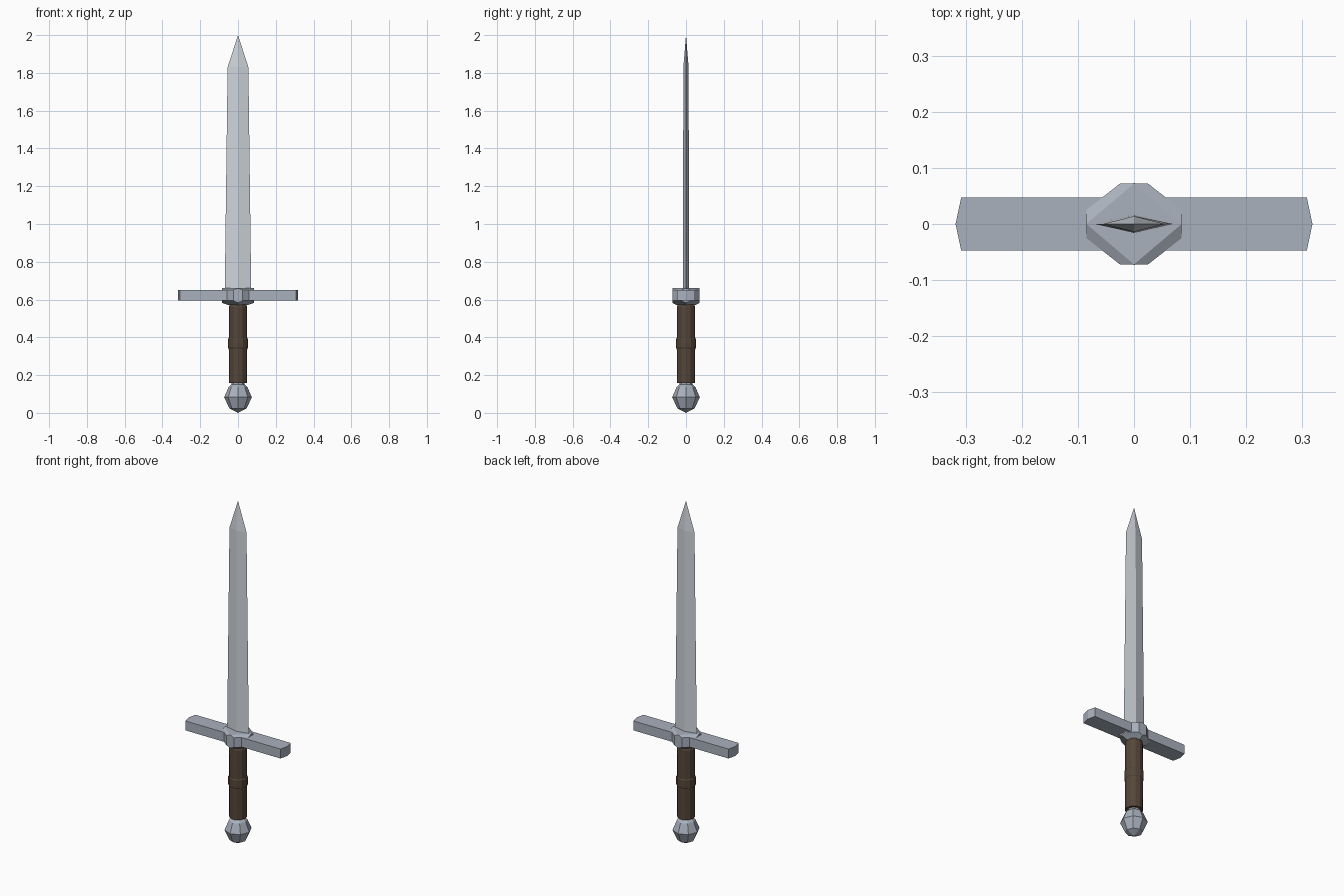
import bpy, bmesh, math

if "Cube" in bpy.data.objects:
    bpy.data.objects.remove(bpy.data.objects["Cube"])


def material(name, color):
    m = bpy.data.materials.new(name)
    m.diffuse_color = color
    m.use_nodes = True
    m.node_tree.nodes["Principled BSDF"].inputs["Base Color"].default_value = m.diffuse_color
    return m


def loft(name, rings, mat):
    """Skin a stack of equally sized rings; a repeated point collapses to a tip."""
    bm = bmesh.new()
    vs = [[bm.verts.new(p) for p in ring] for ring in rings]
    for a, b in zip(vs, vs[1:]):
        n = len(a)
        for i in range(n):
            j = (i + 1) % n
            bm.faces.new((a[i], a[j], b[j], b[i]))
    bm.faces.new(vs[0][::-1])
    bm.faces.new(vs[-1])
    bmesh.ops.remove_doubles(bm, verts=bm.verts, dist=1e-5)
    bmesh.ops.dissolve_degenerate(bm, edges=bm.edges, dist=1e-5)
    bmesh.ops.recalc_face_normals(bm, faces=bm.faces)
    me = bpy.data.meshes.new(name)
    bm.to_mesh(me)
    bm.free()
    ob = bpy.data.objects.new(name, me)
    bpy.context.collection.objects.link(ob)
    me.materials.append(mat)
    return ob


def turned(profile, sides):
    step = 2 * math.pi / sides
    return [[(r * math.cos(i * step), r * math.sin(i * step), z)
             for i in range(sides)] for r, z in profile]


def diamond(x, y, z):
    return [(x, 0, z), (0, y, z), (-x, 0, z), (0, -y, z)]


def octagon(z):
    a, b, c, d = 0.085, 0.025, 0.025, 0.072
    return [(a, -b, z), (a, b, z), (c, d, z), (-c, d, z),
            (-a, b, z), (-a, -b, z), (-c, -d, z), (c, -d, z)]


def doubled_diamond(x, y, z):
    return [p for p in diamond(x, y, z) for _ in range(2)]


steel = material("steel", (0.62, 0.66, 0.71, 1))
dark_steel = material("dark_steel", (0.40, 0.44, 0.51, 1))
leather = material("leather", (0.09, 0.06, 0.04, 1))

# Blade: diamond section tapering to the point
loft("blade", [diamond(0.07, 0.016, 0.645), diamond(0.055, 0.014, 1.83),
               diamond(0, 0, 2.0)], steel)

# Cross guard: square bar with a shallow ridge at each end
xs = [(-0.308, -0.318), (0.308, 0.318)]
loft("cross_guard", [[(e, -0.047, z), (m, 0, z), (e, 0.047, z)]
                     + [(-e, 0.047, z), (-m, 0, z), (-e, -0.047, z)]
                     for e, m in xs[1:] for z in (0.595, 0.65)], dark_steel)

# Guard block: octagonal collar with diamond faces above and below
loft("guard_block", [doubled_diamond(0.05, 0.05, 0.57),
                     doubled_diamond(0.085, 0.072, 0.583),
                     octagon(0.594), octagon(0.65),
                     doubled_diamond(0.085, 0.072, 0.66)], dark_steel)

# Grip with a slight swell in the middle
loft("grip", turned([(0.048, 0.158), (0.049, 0.34), (0.052, 0.345),
                     (0.052, 0.39), (0.049, 0.395), (0.048, 0.56),
                     (0.042, 0.578)], 12), leather)

# Faceted pommel
loft("pommel", turned([(0, 0), (0.046, 0.024), (0.073, 0.083),
                       (0.05, 0.137), (0.035, 0.15), (0.035, 0.165)], 8),
     dark_steel)
